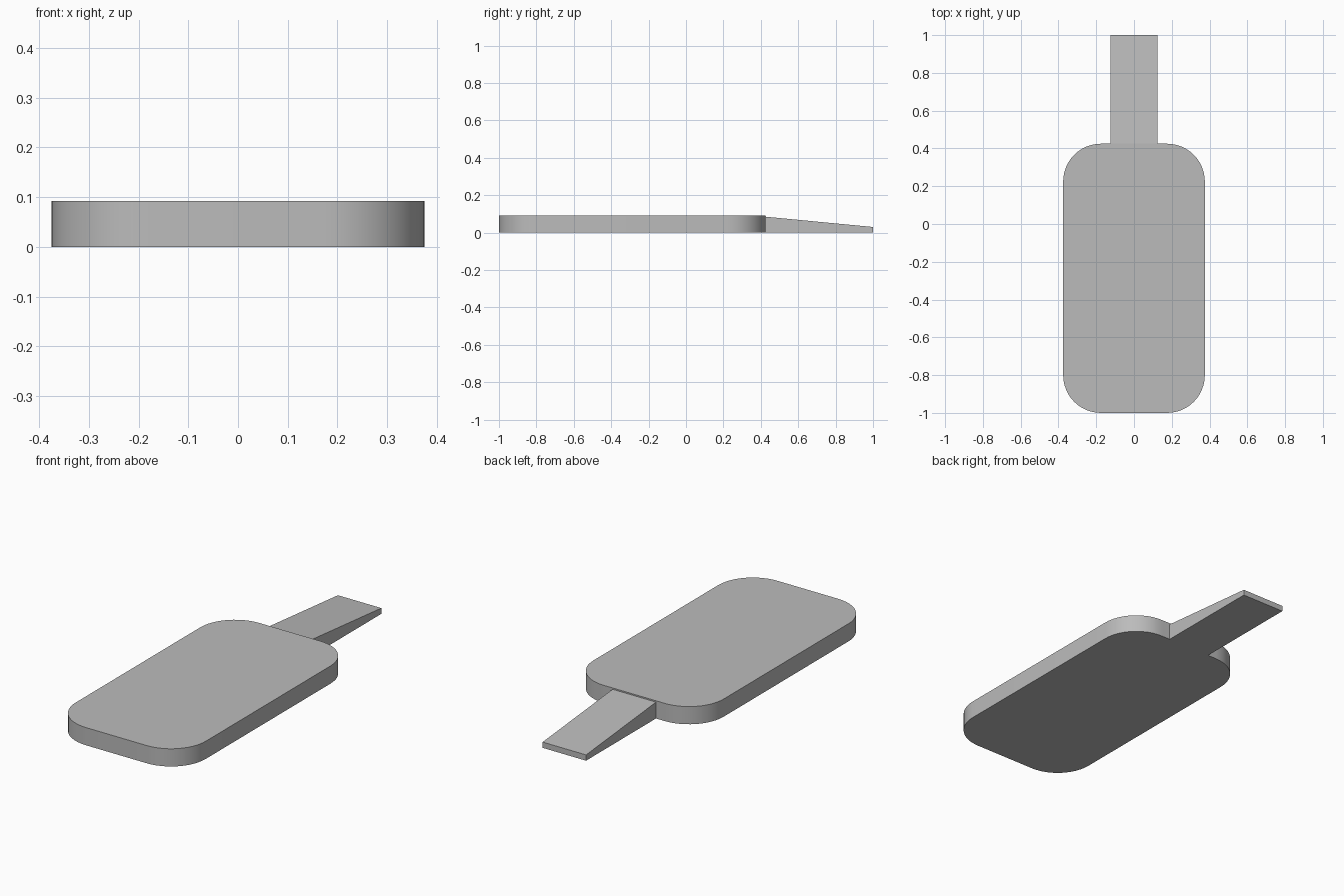
import bpy, math

if "Cube" in bpy.data.objects:
    bpy.data.objects.remove(bpy.data.objects["Cube"], do_unlink=True)

HALF_W, FRONT, BACK, THICK, RADIUS = 0.375, -1.0, 0.425, 0.092, 0.2
HANDLE_W, HANDLE_ROOT, HANDLE_TIP = 0.125, 0.085, 0.03
STEPS = 12

grey = bpy.data.materials.new("plain grey")
grey.use_nodes = True
colour = (0.5, 0.5, 0.5, 1)
grey.diffuse_color = colour
grey.node_tree.nodes["Principled BSDF"].inputs["Base Color"].default_value = colour


def prism(name, lower, upper):
    """Closed solid between two matching outlines, listed counterclockwise."""
    n = len(lower)
    sides = [(i, (i + 1) % n, n + (i + 1) % n, n + i) for i in range(n)]
    caps = [tuple(reversed(range(n))), tuple(range(n, 2 * n))]
    mesh = bpy.data.meshes.new(name)
    mesh.from_pydata(lower + upper, [], sides + caps)
    mesh.materials.append(grey)
    obj = bpy.data.objects.new(name, mesh)
    bpy.context.collection.objects.link(obj)
    bpy.ops.object.select_all(action="DESELECT")
    obj.select_set(True)
    bpy.context.view_layer.objects.active = obj
    bpy.ops.object.shade_smooth_by_angle(angle=math.radians(30))
    return obj


# Board: rounded rectangle slab
cx = HALF_W - RADIUS
corners = [(cx, BACK - RADIUS), (-cx, BACK - RADIUS),
           (-cx, FRONT + RADIUS), (cx, FRONT + RADIUS)]
outline = []
for quarter, (x, y) in enumerate(corners):
    for s in range(STEPS + 1):
        a = (quarter + s / STEPS) * math.pi / 2
        outline.append((x + RADIUS * math.cos(a), y + RADIUS * math.sin(a)))
prism("board", [(x, y, 0) for x, y in outline], [(x, y, THICK) for x, y in outline])

# Handle: wedge thinning toward its tip, flush with the underside
plan = [(-HANDLE_W, BACK), (HANDLE_W, BACK), (HANDLE_W, 1), (-HANDLE_W, 1)]
prism("handle", [(x, y, 0) for x, y in plan],
      [(x, y, HANDLE_ROOT if y == BACK else HANDLE_TIP) for x, y in plan])
